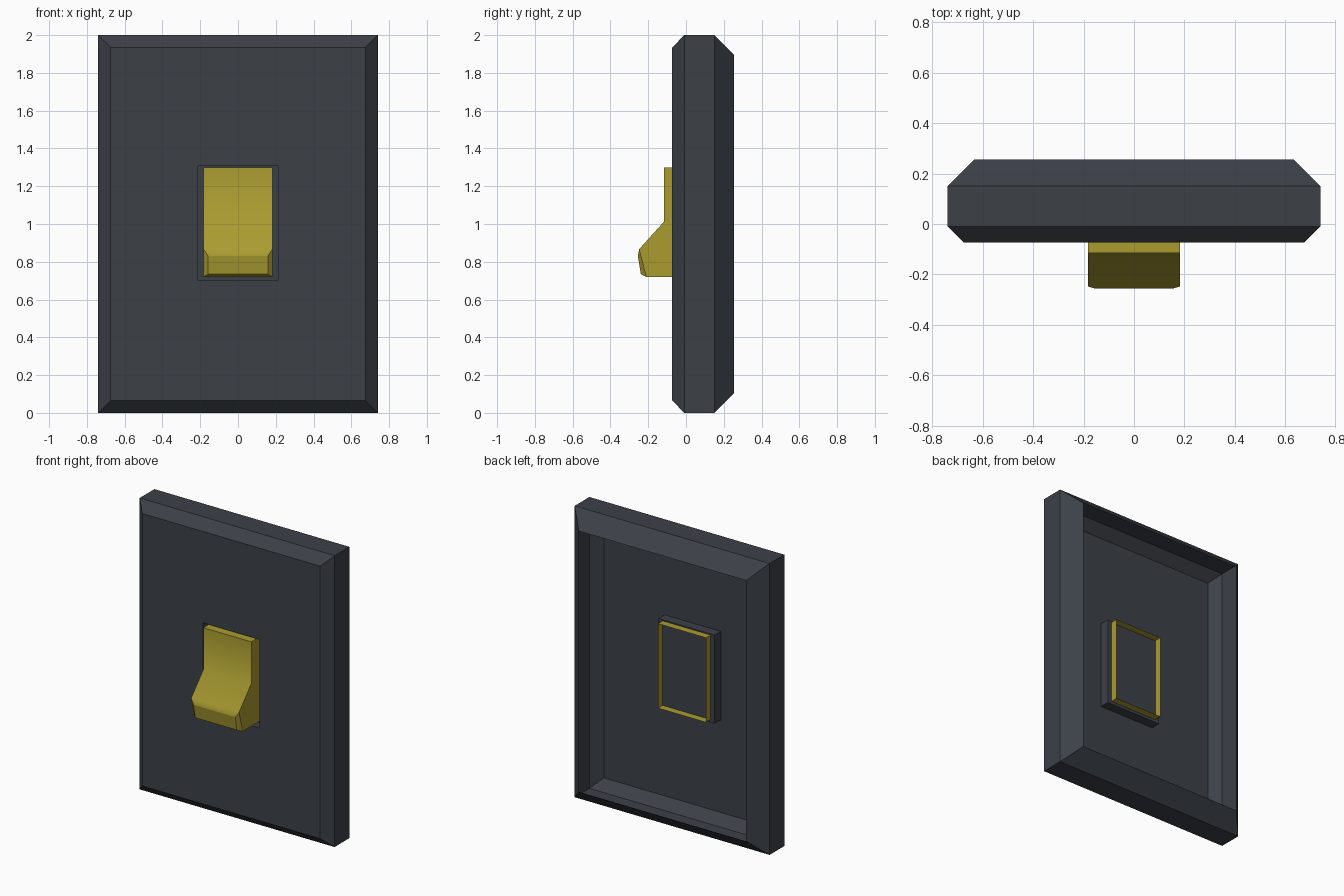
import bpy
import bmesh

if "Cube" in bpy.data.objects:
    bpy.data.objects.remove(bpy.data.objects["Cube"])


def make_object(name, bm, color):
    mesh = bpy.data.meshes.new(name)
    bm.to_mesh(mesh)
    bm.free()
    obj = bpy.data.objects.new(name, mesh)
    bpy.context.collection.objects.link(obj)
    mat = bpy.data.materials.new(name + "_color")
    mat.diffuse_color = (*color, 1)
    mat.use_nodes = True
    mat.node_tree.nodes["Principled BSDF"].inputs["Base Color"].default_value = mat.diffuse_color
    mesh.materials.append(mat)
    return obj


# Wall plate: open-backed thin shell lofted from the pocket floor out to the rear rim
# each ring: y, half width, bottom z, top z
rings = [
    (-0.006, 0.213, 0.70, 1.308),   # pocket floor
    (-0.073, 0.213, 0.70, 1.308),   # pocket mouth
    (-0.073, 0.675, 0.065, 1.935),  # front face edge
    (-0.009, 0.74, 0.0, 2.0),       # front bevel
    (0.15, 0.74, 0.0, 2.0),         # outer wall
    (0.255, 0.635, 0.105, 1.895),   # rear rim
]
bm = bmesh.new()
loops = [[bm.verts.new(p) for p in ((-w, y, lo), (w, y, lo), (w, y, hi), (-w, y, hi))]
         for y, w, lo, hi in rings]
bm.faces.new(loops[0])
for a, b in zip(loops, loops[1:]):
    for i in range(4):
        j = (i + 1) % 4
        bm.faces.new((b[i], b[j], a[j], a[i]))
make_object("wall_plate", bm, (0.045, 0.052, 0.064))

# Switch lever: side profile spanned across x, open at the back, with a chamfered nose
profile = [(0.044, 1.30), (-0.116, 1.30), (-0.116, 1.013),
           (-0.248, 0.867), (-0.21, 0.72), (0.044, 0.72)]
nose = [(-0.255, 0.83), (-0.239, 0.735)]
bm = bmesh.new()
left, right = ([bm.verts.new((s * 0.182, y, z)) for y, z in profile] for s in (-1, 1))
nose_l, nose_r = ([bm.verts.new((s * 0.158, y, z)) for y, z in nose] for s in (-1, 1))
strip_l = left[:4] + nose_l + left[4:]
strip_r = right[:4] + nose_r + right[4:]
for i in range(len(strip_l) - 1):
    face = bm.faces.new((strip_l[i], strip_l[i + 1], strip_r[i + 1], strip_r[i]))
    face.smooth = i in (1, 2, 3)    # soft crease on the front of the lever
for side, tip in ((left, nose_l), (right, nose_r)):
    bm.faces.new(side)
    bm.faces.new((side[3], tip[0], tip[1], side[4]))
bmesh.ops.recalc_face_normals(bm, faces=bm.faces)
make_object("switch_lever", bm, (0.40, 0.33, 0.03))
